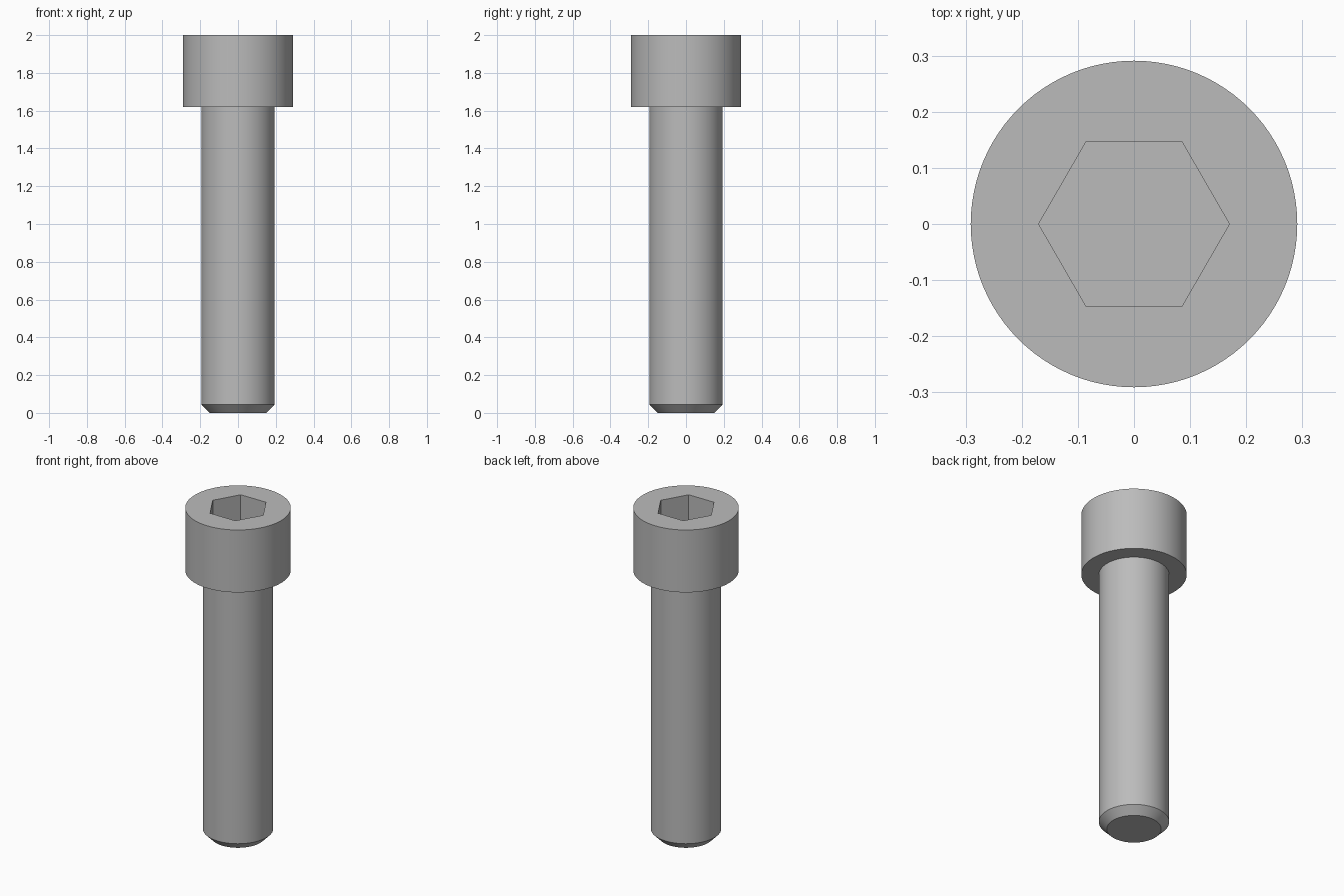
import bpy, bmesh, math

cube = bpy.data.objects.get("Cube")
if cube:
    bpy.data.objects.remove(cube, do_unlink=True)

SEGMENTS = 96
SOCKET_DEPTH = 0.19

steel = bpy.data.materials.new("grey_steel")
steel.use_nodes = True
colour = (0.5, 0.5, 0.5, 1)
steel.diffuse_color = colour
steel.node_tree.nodes["Principled BSDF"].inputs["Base Color"].default_value = colour

bm = bmesh.new()


def ring(radius, z, sides=SEGMENTS):
    """Closed loop of edges around the z axis."""
    verts = []
    for i in range(sides):
        a = math.tau * i / sides
        verts.append(bm.verts.new((radius * math.cos(a), radius * math.sin(a), z)))
    return verts, [bm.edges.new((verts[i], verts[(i + 1) % sides])) for i in range(sides)]


def bridge(a, b):
    bmesh.ops.bridge_loops(bm, edges=a[1] + b[1])


# Chamfered tip, shank, underside and side of the head
profile = [(0.15, 0), (0.194, 0.045), (0.194, 1.62), (0.291, 1.62), (0.291, 2)]
rings = [ring(r, z) for r, z in profile]
for lower, upper in zip(rings, rings[1:]):
    bridge(lower, upper)
bm.faces.new(rings[0][0])

# Hexagonal socket with a flat floor
rim = ring(0.17, 2, 6)
floor = ring(0.17, 2 - SOCKET_DEPTH, 6)
bridge(rim, floor)
bm.faces.new(floor[0])

# Flat top of the head around the socket
bmesh.ops.triangle_fill(bm, edges=rings[-1][1] + rim[1], use_beauty=True)
bmesh.ops.recalc_face_normals(bm, faces=bm.faces)

mesh = bpy.data.meshes.new("socket_head_bolt")
bm.to_mesh(mesh)
bm.free()
mesh.materials.append(steel)

bolt = bpy.data.objects.new("socket_head_bolt", mesh)
bpy.context.collection.objects.link(bolt)
bpy.ops.object.select_all(action="DESELECT")
bolt.select_set(True)
bpy.context.view_layer.objects.active = bolt
bpy.ops.object.shade_smooth_by_angle(angle=math.radians(30))
